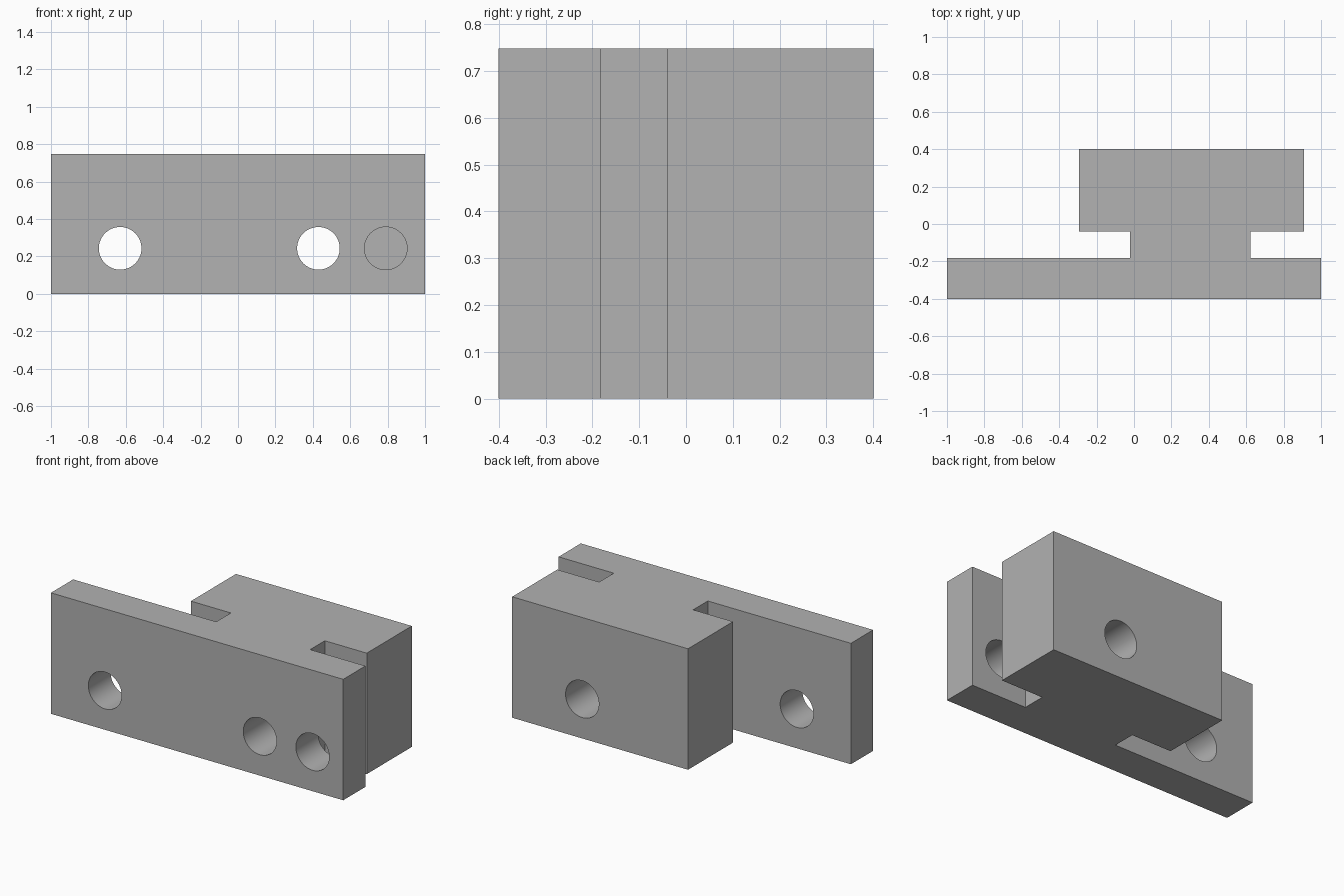
import bpy
import bmesh
import math
from mathutils import Matrix

cube = bpy.data.objects.get("Cube")
if cube:
    bpy.data.objects.remove(cube, do_unlink=True)

HEIGHT = 0.748
HOLE_Z = 0.243
HOLE_RADIUS = 0.114

grey = bpy.data.materials.new("plain grey")
grey.use_nodes = True
colour = (0.445, 0.445, 0.445, 1)
grey.diffuse_color = colour
grey.node_tree.nodes["Principled BSDF"].inputs["Base Color"].default_value = colour


def make_object(name, bm):
    bmesh.ops.recalc_face_normals(bm, faces=bm.faces)
    mesh = bpy.data.meshes.new(name)
    bm.to_mesh(mesh)
    bm.free()
    obj = bpy.data.objects.new(name, mesh)
    bpy.context.collection.objects.link(obj)
    mesh.materials.append(grey)
    return obj


# Front plate, narrow web and rear block as one extruded plan profile
profile = [(-1, -0.4), (1, -0.4), (1, -0.183), (0.622, -0.183),
           (0.622, -0.04), (0.909, -0.04), (0.909, 0.4), (-0.294, 0.4),
           (-0.294, -0.04), (-0.021, -0.04), (-0.021, -0.183), (-1, -0.183)]
bm = bmesh.new()
base = bm.faces.new([bm.verts.new((x, y, 0)) for x, y in profile])
top = bmesh.ops.extrude_face_region(bm, geom=[base])["geom"]
bmesh.ops.translate(bm, vec=(0, 0, HEIGHT),
                    verts=[v for v in top if isinstance(v, bmesh.types.BMVert)])
block = make_object("slotted_block", bm)

# Bores: two plate holes and one running through the whole depth
for name, x, y_end in (("plate_bore_right", -0.63, -0.11),
                       ("through_bore", 0.43, 0.5),
                       ("plate_bore_left", 0.79, -0.11)):
    bm = bmesh.new()
    y_start = -0.5
    place = (Matrix.Translation((x, (y_start + y_end) / 2, HOLE_Z))
             @ Matrix.Rotation(math.pi / 2, 4, "X"))
    bmesh.ops.create_cone(bm, cap_ends=True, segments=64, radius1=HOLE_RADIUS,
                          radius2=HOLE_RADIUS, depth=y_end - y_start, matrix=place)
    cutter = make_object(name + "_cutter", bm)
    cutter.hide_render = True
    mod = block.modifiers.new(name, "BOOLEAN")
    mod.operation = "DIFFERENCE"
    mod.solver = "EXACT"
    mod.object = cutter
    bpy.context.view_layer.objects.active = block
    bpy.ops.object.modifier_apply(modifier=mod.name)
    bpy.data.objects.remove(cutter, do_unlink=True)

# Smooth bore walls with crisp edges
bpy.ops.object.select_all(action="DESELECT")
block.select_set(True)
bpy.context.view_layer.objects.active = block
bpy.ops.object.shade_smooth_by_angle(angle=math.radians(30))
